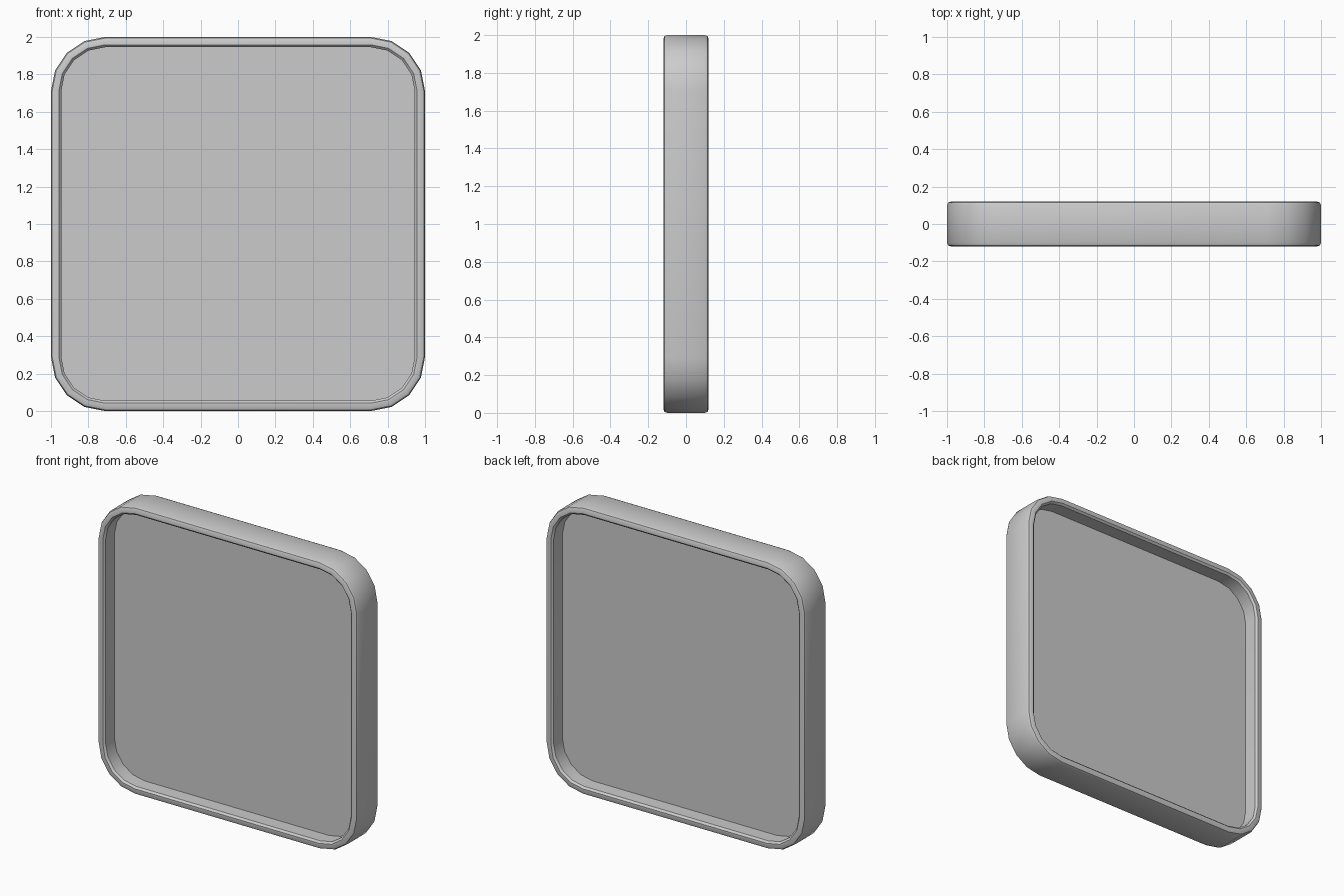
import bpy, bmesh, math

if "Cube" in bpy.data.objects:
    bpy.data.objects.remove(bpy.data.objects["Cube"])

R, SEG = 0.29, 4   # outer corner radius and facets per corner


def outline(inset):
    """Rounded square in the xz plane, inset from the outer edge."""
    pts = []
    c = 1 - R
    r = R - inset
    for i, (sx, sz) in enumerate([(1, 1), (-1, 1), (-1, -1), (1, -1)]):
        for k in range(SEG + 1):
            a = math.radians(90 * (i + k / SEG))
            pts.append((sx * c + r * math.cos(a), 1 + sz * c + r * math.sin(a)))
    return pts


def loft(name, section, closed):
    """Sweep an (inset, y) section round the outline, capped when open."""
    bm = bmesh.new()
    rings = [[bm.verts.new((x, y, z)) for x, z in outline(d)] for d, y in section]
    n = len(rings[0])
    for i in range(len(rings) if closed else len(rings) - 1):
        a, b = rings[i], rings[(i + 1) % len(rings)]
        for j in range(n):
            k = (j + 1) % n
            bm.faces.new((a[j], a[k], b[k], b[j]))
    if not closed:
        bm.faces.new(rings[0])
        bm.faces.new(rings[-1])
    bmesh.ops.recalc_face_normals(bm, faces=bm.faces)
    me = bpy.data.meshes.new(name)
    bm.to_mesh(me)
    bm.free()
    ob = bpy.data.objects.new(name, me)
    bpy.context.collection.objects.link(ob)
    bpy.ops.object.select_all(action='DESELECT')
    ob.select_set(True)
    bpy.context.view_layer.objects.active = ob
    bpy.ops.object.shade_smooth_by_angle(angle=math.radians(30))
    return ob


# Rim with softened outer and inner edges, mirrored front to back
half = [(0.0, 0.10), (0.006, 0.114), (0.02, 0.12), (0.042, 0.12), (0.055, 0.107)]
loft("rim", half + [(d, -y) for d, y in reversed(half)], True)

# Thin recessed panel in the middle of the rim
loft("panel", [(0.05, 0.01), (0.05, -0.01)], False)
